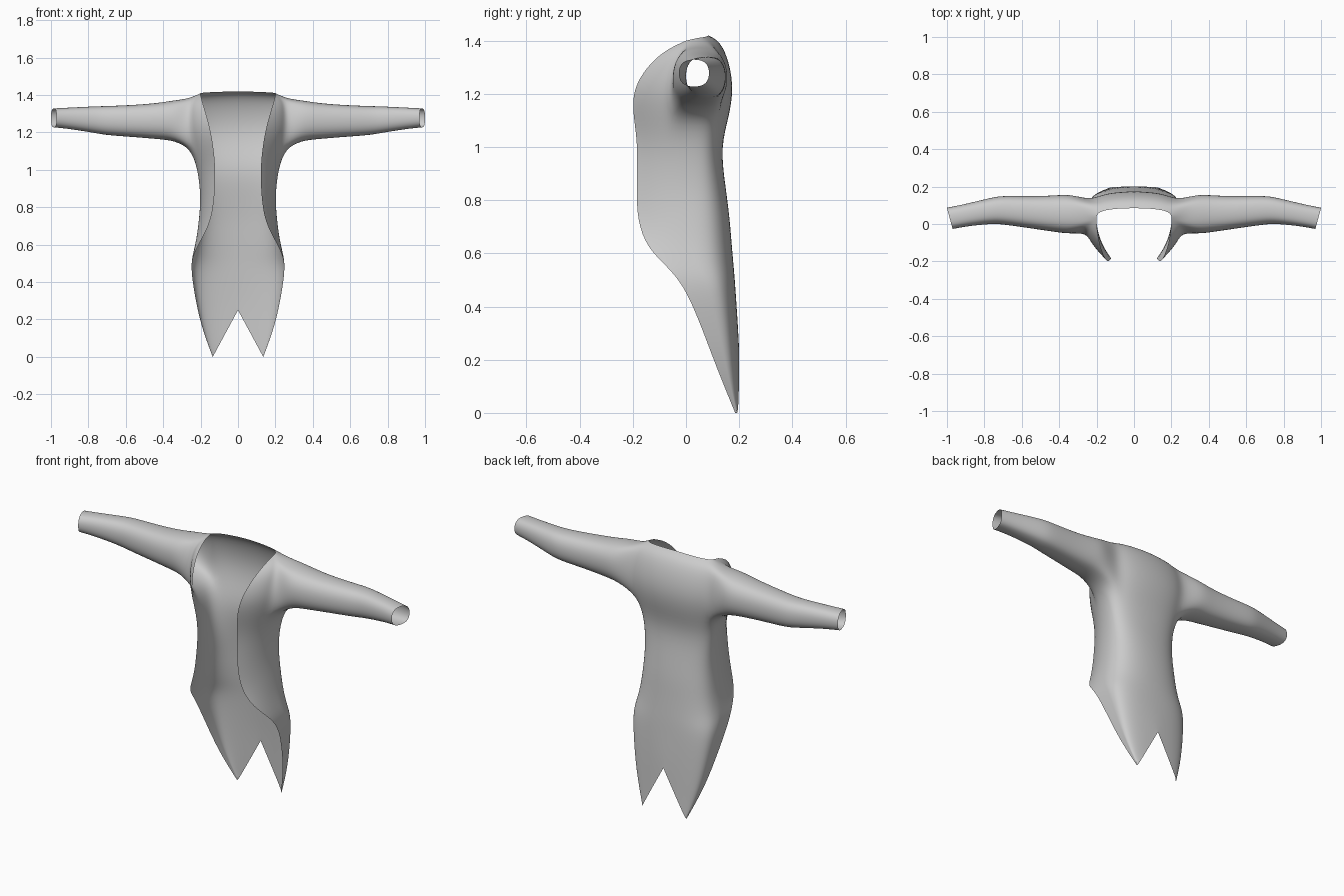
import bpy, bmesh, math
from mathutils import Vector

if "Cube" in bpy.data.objects:
    bpy.data.objects.remove(bpy.data.objects["Cube"])

# Body rows: back z, edge z, back y, side x, front edge x, front edge y
ROWS = [
    (1.42, 1.40, .085, .20, .20, .0),
    (1.40, 1.36, .13, .265, .19, -.09),
    (1.32, 1.28, .165, .28, .165, -.165),
    (1.22, 1.20, .18, .28, .145, -.202),
    (1.12, 1.11, .165, .255, .13, -.197),
    (1.00, 1.00, .13, .215, .12, -.18),
    (.85, .85, .15, .20, .125, -.187),
    (.74, .72, .165, .21, .145, -.183),
    (.65, .62, .172, .222, .20, -.145),
    (.56, .55, .18, .24, .237, -.07),
    (.50, .48, .185, .252, .252, -.01),
    (.42, .36, .19, .24, .237, .045),
    (.33, .17, .197, .20, .20, .115),
    (.25, .0, .20, .135, .135, .185),
]
# Sleeve rings: x, centre y, centre z, half depth, half height
SLEEVE = [
    (.34, .053, 1.264, .107, .107),
    (.42, .055, 1.261, .098, .096),
    (.55, .062, 1.261, .086, .085),
    (.70, .075, 1.263, .077, .077),
    (.76, .072, 1.268, .070, .071),
    (.90, .047, 1.276, .060, .056),
    (.985, .030, 1.278, .057, .050),
]
COLS = 10
HOLE_C, HOLE_R = (3, 7), (1, 4)      # armhole block in the body grid


def quad(a, b, c, t):
    return a * (1 - t) ** 2 + b * 2 * t * (1 - t) + c * t * t


def row_points(i):
    zb, ze, yb, s, xe, ye = ROWS[i]
    ym = (yb + ye) / 2 if i > 8 or i == 0 else .05
    pts = []
    for k in range(COLS + 1):
        u = k / COLS
        if u <= .5:
            p = quad(Vector((0, yb)), Vector((s, yb)), Vector((s, ym)), u * 2)
        else:
            p = quad(Vector((s, ym)), Vector((s, (ym + ye) / 2)),
                     Vector((xe, ye)), u * 2 - 1)
        w = min(1, p.x / s) if i >= 12 else u   # tails end in slanted points
        pts.append((p.x, p.y, zb + (ze - zb) * w))
    return pts


bm = bmesh.new()
crease = bm.verts.layers.float.new("crease_vert")

# Half of the coat body, with an armhole left open
grid = [[bm.verts.new(p) for p in row_points(i)] for i in range(len(ROWS))]
for i in range(len(ROWS) - 1):
    for k in range(COLS):
        if HOLE_R[0] <= i < HOLE_R[1] and HOLE_C[0] <= k < HOLE_C[1]:
            continue
        bm.faces.new((grid[i][k], grid[i][k + 1], grid[i + 1][k + 1], grid[i + 1][k]))
grid[-1][0][crease] = 1
grid[-1][-1][crease] = 1

# Armhole loop: top, front, bottom, back
(c0, c1), (r0, r1) = HOLE_C, HOLE_R
loop = [grid[r0][c] for c in range(c0, c1)]
loop += [grid[r][c1] for r in range(r0, r1)]
loop += [grid[r1][c] for c in range(c1, c0, -1)]
loop += [grid[r][c0] for r in range(r1, r0, -1)]
angles = []
for q, n in enumerate((c1 - c0, r1 - r0, c1 - c0, r1 - r0)):
    angles += [math.radians(45 + 90 * (q + j / n)) for j in range(n)]


def rounded(v):
    return math.copysign(abs(v) ** .8, v)


# Sleeve grown out of the armhole, with a slanted open cuff
prev = loop
for x, yc, zc, ry, rz in SLEEVE:
    ring = []
    for a in angles:
        dy = 1.03 * ry * rounded(math.cos(a))
        dz = 1.03 * rz * rounded(math.sin(a))
        slant = .27 * dy if x > .95 else 0
        ring.append(bm.verts.new((x + slant, yc + dy, zc + dz)))
    for j in range(len(ring)):
        n = (j + 1) % len(ring)
        bm.faces.new((prev[j], prev[n], ring[n], ring[j]))
    prev = ring

bmesh.ops.recalc_face_normals(bm, faces=bm.faces)
bm.normal_update()
back = next(f for f in grid[5][0].link_faces)
if back.normal.y < 0:
    bmesh.ops.reverse_faces(bm, faces=bm.faces)
for f in bm.faces:
    f.smooth = True

mesh = bpy.data.meshes.new("tailcoat")
bm.to_mesh(mesh)
bm.free()
coat = bpy.data.objects.new("tailcoat", mesh)
bpy.context.collection.objects.link(coat)

cloth = bpy.data.materials.new("grey_cloth")
cloth.diffuse_color = (.6, .6, .6, 1)
cloth.use_nodes = True
cloth.node_tree.nodes["Principled BSDF"].inputs["Base Color"].default_value = cloth.diffuse_color
mesh.materials.append(cloth)

# Mirror to the other side, then smooth
mirror = coat.modifiers.new("mirror", 'MIRROR')
mirror.use_clip = True
mirror.merge_threshold = .0005
sub = coat.modifiers.new("smooth", 'SUBSURF')
sub.levels = sub.render_levels = 2
sub.boundary_smooth = 'PRESERVE_CORNERS'
